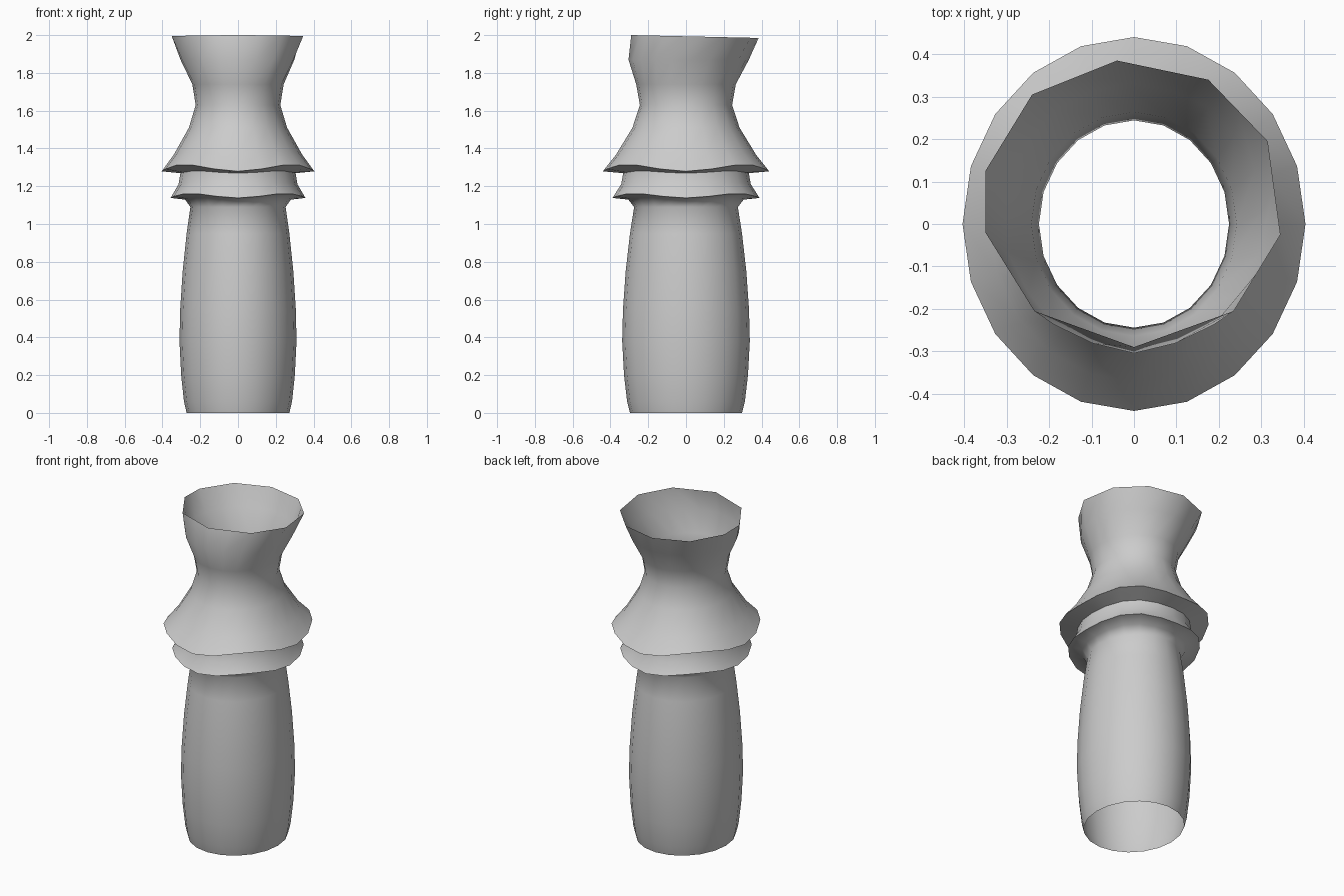
import bpy, bmesh
from math import cos, sin, radians

if "Cube" in bpy.data.objects:
    bpy.data.objects.remove(bpy.data.objects["Cube"])

SIDES = 20
DEPTH = 1.09  # rings are slightly deeper (y) than wide (x)

# outline: radius along x, height, wave depth of the draped edge
profile = [
    (0.272, 0.00, 0), (0.286, 0.06, 0), (0.301, 0.20, 0), (0.310, 0.38, 0),
    (0.306, 0.55, 0), (0.293, 0.75, 0), (0.272, 0.95, 0), (0.252, 1.09, 0),
    (0.280, 1.135, 0.006),
    (0.357, 1.150, 0.012),                      # lower collar lip
    (0.315, 1.215, 0.005), (0.305, 1.275, 0.006),
    (0.404, 1.297, 0.018),                      # upper collar lip
    (0.340, 1.375, 0.008), (0.260, 1.51, 0),
    (0.224, 1.63, 0), (0.242, 1.74, 0),
]

# uneven ten-sided mouth, counter-clockwise from the front
mouth = [(0, -.29), (.235, -.205), (.345, -.025), (.315, .195), (.175, .34),
         (-.04, .385), (-.24, .305), (-.35, .125), (-.35, -.02), (-.235, -.205)]


def circle_ring(radius, height, wave):
    pts = []
    for k in range(SIDES):
        a = radians(-90 + 360 * k / SIDES)
        pts.append((radius * cos(a), radius * DEPTH * sin(a),
                    height - wave * cos(4 * a)))
    return pts


def mouth_ring():
    pts = []
    for k in range(SIDES):
        p, q = mouth[k // 2], mouth[(k // 2 + k % 2) % len(mouth)]
        x, y = (p[0] + q[0]) / 2, (p[1] + q[1]) / 2
        pts.append((x, y, 2.0 - 0.015 * (y + 0.29) / 0.675))
    return pts


def blend(a, b, t, height):
    return [(p[0] + (q[0] - p[0]) * t, p[1] + (q[1] - p[1]) * t, height)
            for p, q in zip(a, b)]


# stack the rings, easing the round neck into the uneven mouth
rings = [circle_ring(*row) for row in profile]
rim = mouth_ring()
rings.append(blend(circle_ring(0.285, 1.87, 0), rim, 0.3, 1.87))
rings.append(rim)

# open tube skinned over the rings
bm = bmesh.new()
loops = [[bm.verts.new(p) for p in ring] for ring in rings]
for low, high in zip(loops, loops[1:]):
    for k in range(SIDES):
        n = (k + 1) % SIDES
        bm.faces.new((low[k], low[n], high[n], high[k]))
mesh = bpy.data.meshes.new("collared_sleeve")
bm.to_mesh(mesh)
bm.free()
sleeve = bpy.data.objects.new("collared_sleeve", mesh)
bpy.context.collection.objects.link(sleeve)

# smooth skin with sharp collar lips
bpy.context.view_layer.objects.active = sleeve
sleeve.select_set(True)
bpy.ops.object.shade_smooth_by_angle(angle=radians(50))
